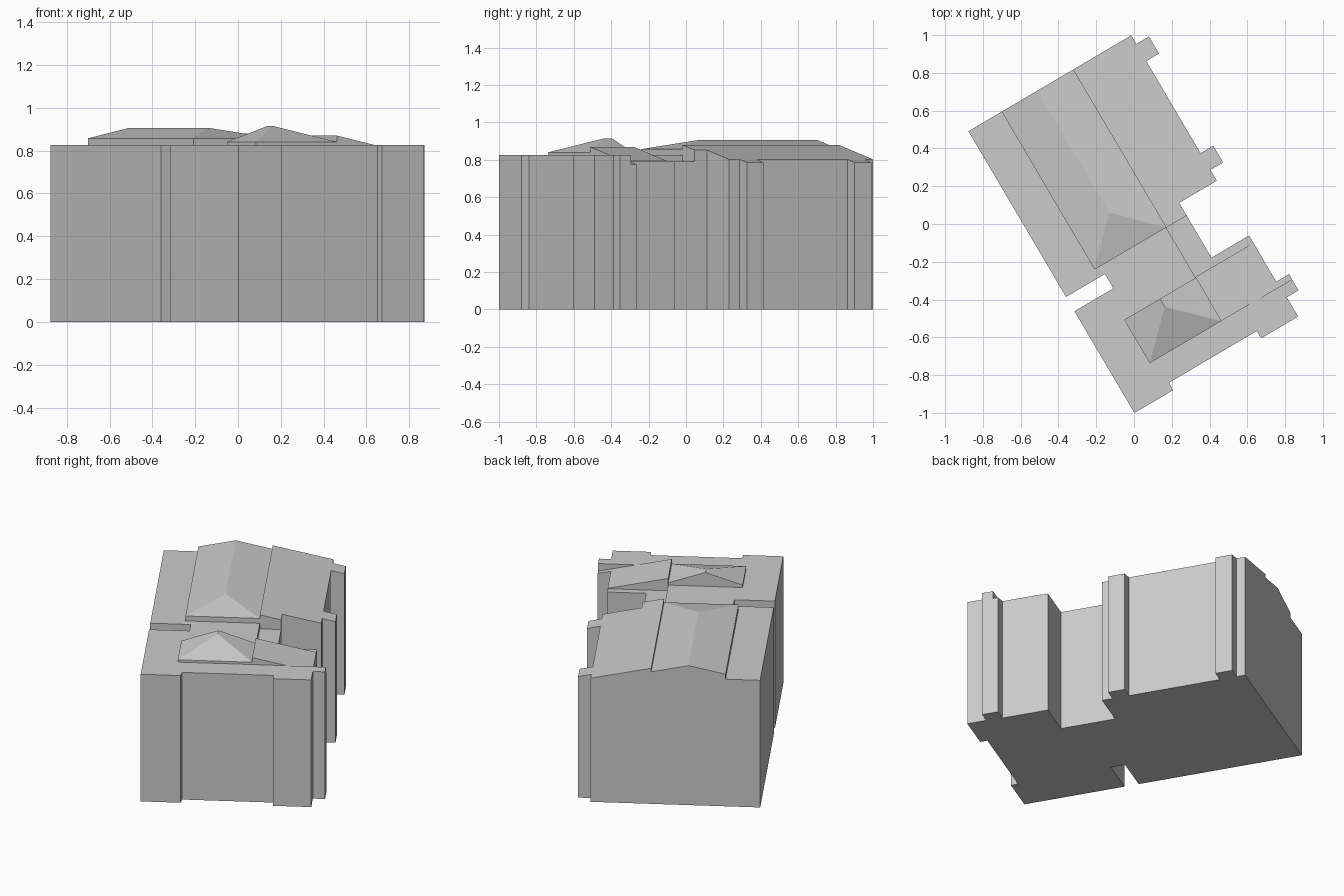
import bpy, bmesh, math

if "Cube" in bpy.data.objects:
    bpy.data.objects.remove(bpy.data.objects["Cube"], do_unlink=True)

TURN = math.radians(30.5)      # the whole building is turned on its plot
FLAT, LOW, INNER = 0.825, 0.79, 0.137
W, E, BACK, PORCH = -0.506, 0.494, 0.868, 0.572

grey = bpy.data.materials.new("plain_grey")
grey.use_nodes = True
grey.diffuse_color = (0.6, 0.6, 0.6, 1)
grey.node_tree.nodes["Principled BSDF"].inputs["Base Color"].default_value = (0.6, 0.6, 0.6, 1)


def finish(name, bm):
    bmesh.ops.recalc_face_normals(bm, faces=bm.faces)
    mesh = bpy.data.meshes.new(name)
    bm.to_mesh(mesh)
    bm.free()
    mesh.materials.append(grey)
    obj = bpy.data.objects.new(name, mesh)
    obj.rotation_euler.z = TURN
    bpy.context.collection.objects.link(obj)


def block(name, outline, top, fall=0.0):
    """Upright block whose roof falls away eastward from the inner line."""
    bm = bmesh.new()
    low = [bm.verts.new((u, v, 0)) for u, v in outline]
    high = [bm.verts.new((u, v, top - fall * (u - INNER))) for u, v in outline]
    bm.faces.new(low)
    bm.faces.new(high)
    for i in range(len(low)):
        j = (i + 1) % len(low)
        bm.faces.new((low[i], low[j], high[j], high[i]))
    finish(name, bm)


def hipped_roof(name, west, east, front, back, hip, eave, ridge):
    """Raised roof with a hip at the front and a gable at the back."""
    bm = bmesh.new()
    corners = [(west, front), (east, front), (east, back), (west, back)]
    a = [bm.verts.new((u, v, FLAT)) for u, v in corners]
    b = [bm.verts.new((u, v, eave)) for u, v in corners]
    mid = (west + east) / 2
    p, q = [bm.verts.new((mid, v, ridge)) for v in (hip, back)]
    bm.faces.new(a)
    for i in (0, 1, 3):
        j = (i + 1) % 4
        bm.faces.new((a[i], a[j], b[j], b[i]))
    bm.faces.new((a[2], a[3], b[3], q, b[2]))
    bm.faces.new((b[0], b[1], p))
    bm.faces.new((b[1], b[2], q, p))
    bm.faces.new((b[3], b[0], p, q))
    finish(name, bm)


# Flat-roofed main body with the western notch and recessed front
block("main_body", [
    (W, -0.863), (-0.27, -0.863), (-0.265, -0.818), (0.273, -0.818),
    (0.273, -0.863), (0.5, -0.863), (0.5, -0.745), (PORCH, -0.745),
    (PORCH, -0.677), (INNER, -0.677), (INNER, BACK), (W, BACK),
    (W, -0.15), (-0.267, -0.15), (-0.267, -0.238), (W, -0.238)], FLAT)

# Front wing with a sloped roof
block("front_wing", [
    (INNER, -0.677), (PORCH, -0.677), (PORCH, -0.645), (E, -0.645),
    (E, -0.407), (INNER, -0.407)], 0.87, 0.216)

# Low link between the wings
block("link", [
    (INNER, -0.407), (E, -0.407), (E, -0.362), (0.263, -0.362),
    (0.263, -0.103), (INNER, -0.103)], LOW)

# Back wing with a sloped roof and two side bays
bays = []
for start, end in ((0.041, 0.144), (0.71, 0.815)):
    bays += [(E, start), (PORCH, start), (PORCH, end), (E, end)]
block("back_wing", [(INNER, -0.103), (0.263, -0.103), (0.263, -0.025), (E, -0.025)]
      + bays + [(E, BACK), (INNER, BACK)], 0.88, 0.216)

# Raised roofs
hipped_roof("back_roof", -0.302, INNER, -0.102, BACK, 0.12, 0.857, 0.905)
hipped_roof("front_roof", -0.302, INNER, -0.677, -0.411, -0.46, 0.84, 0.915)
